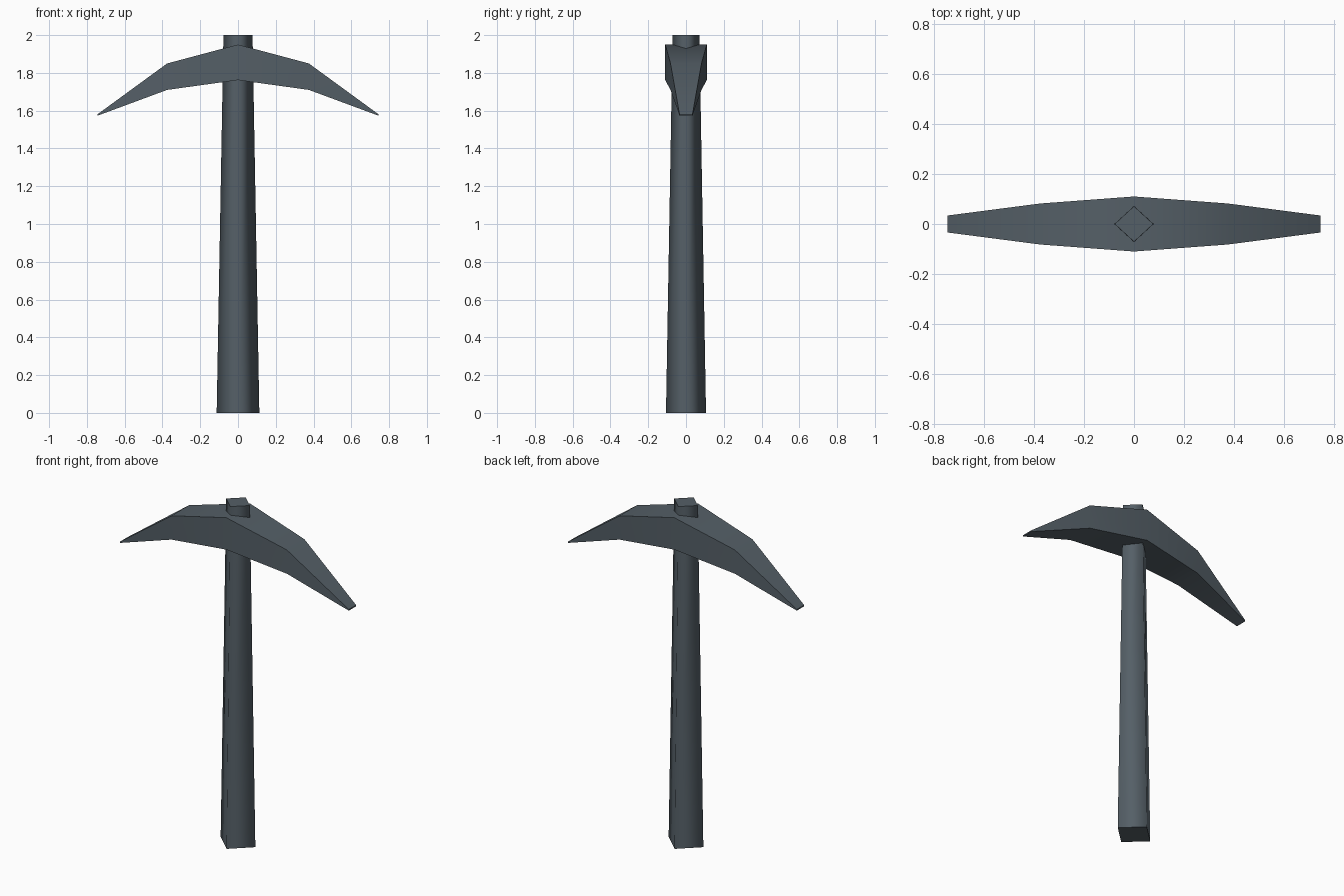
import bpy, bmesh, math

cube = bpy.data.objects.get("Cube")
if cube:
    bpy.data.objects.remove(cube, do_unlink=True)

# Single slate grey for the whole tool
slate = bpy.data.materials.new("slate_grey")
slate.use_nodes = True
colour = (0.09, 0.115, 0.135, 1)
slate.diffuse_color = colour
slate.node_tree.nodes["Principled BSDF"].inputs["Base Color"].default_value = colour


def loft(name, rings):
    """Skin a list of four-point rings and cap both ends."""
    bm = bmesh.new()
    loops = [[bm.verts.new(p) for p in ring] for ring in rings]
    for a, b in zip(loops, loops[1:]):
        for i in range(4):
            j = (i + 1) % 4
            bm.faces.new((a[i], a[j], b[j], b[i])).smooth = True
    caps = [bm.faces.new(loops[0]), bm.faces.new(loops[-1])]
    for cap in caps:
        for edge in cap.edges:
            edge.smooth = False
    bmesh.ops.remove_doubles(bm, verts=bm.verts[:], dist=0.0001)
    bmesh.ops.recalc_face_normals(bm, faces=bm.faces[:])
    mesh = bpy.data.meshes.new(name)
    bm.to_mesh(mesh)
    bm.free()
    mesh.materials.append(slate)
    obj = bpy.data.objects.new(name, mesh)
    bpy.context.collection.objects.link(obj)
    return obj


# Tapered diamond handle with softened sides and crisp ends
handle_rings = []
for z, rx, ry in ((0, 0.113, 0.106), (2, 0.077, 0.071)):
    handle_rings.append([(rx, 0, z), (0, ry, z), (-rx, 0, z), (0, -ry, z)])
loft("handle", handle_rings)

# Curved pick head: half profile (x, half width, bottom, top), mirrored
half = [(0, 0.11, 1.762, 1.95), (0.375, 0.082, 1.71, 1.85), (0.745, 0.034, 1.573, 1.58)]
profile = [(-x, w, lo, hi) for x, w, lo, hi in reversed(half[1:])] + half
head = loft("pick_head", [
    [(x, -w, lo), (x, w, lo), (x, w, hi), (x, -w, hi)] for x, w, lo, hi in profile])
head.data.set_sharp_from_angle(angle=math.radians(40))
